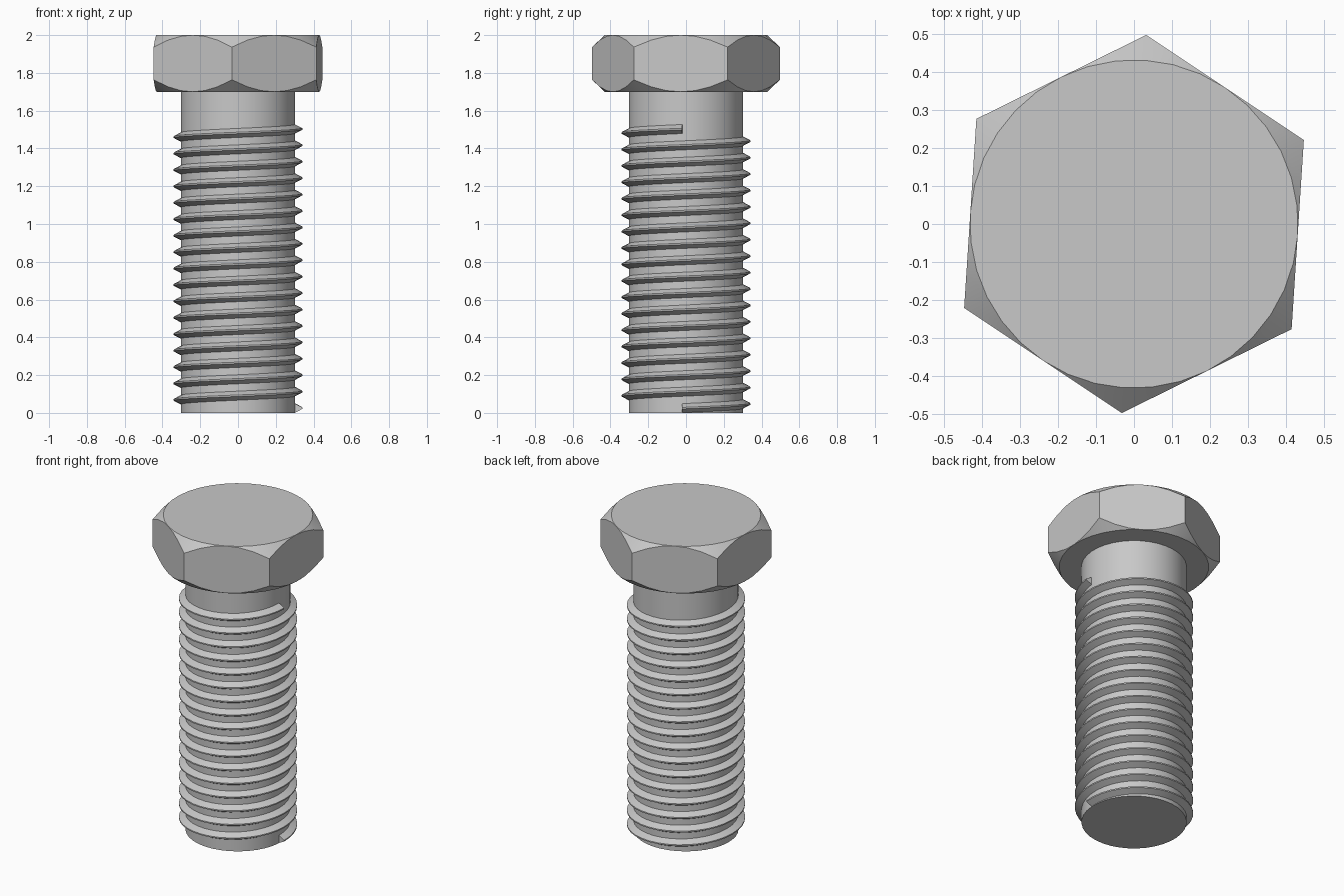
import bpy
import bmesh
from math import cos, sin, pi, radians

cube = bpy.data.objects.get("Cube")
if cube:
    bpy.data.objects.remove(cube, do_unlink=True)

STEEL = (0.58, 0.58, 0.58, 1)
steel = bpy.data.materials.new("grey_steel")
steel.use_nodes = True
steel.diffuse_color = STEEL
steel.node_tree.nodes["Principled BSDF"].inputs["Base Color"].default_value = STEEL

TURN = radians(-3.7)       # twist of the whole bolt about z
HEAD_BASE, HEAD_TOP = 1.7, 2.0
SHANK_R, THREAD_R = 0.303, 0.341
SEGMENTS = 36


def skin(name, rings, closed):
    """Bridge successive rings of points, capping both ends."""
    bm = bmesh.new()
    loops = [[bm.verts.new(p) for p in ring] for ring in rings]
    n = len(loops[0])
    for a, b in zip(loops, loops[1:]):
        for i in range(n):
            j = (i + 1) % n
            bm.faces.new((a[i], a[j], b[j], b[i]))
    bm.faces.new(loops[0])
    bm.faces.new(loops[-1])
    if closed:
        bmesh.ops.remove_doubles(bm, verts=bm.verts, dist=0.0005)
    bmesh.ops.recalc_face_normals(bm, faces=bm.faces)
    mesh = bpy.data.meshes.new(name)
    bm.to_mesh(mesh)
    bm.free()
    mesh.materials.append(steel)
    obj = bpy.data.objects.new(name, mesh)
    bpy.context.collection.objects.link(obj)
    bpy.ops.object.select_all(action="DESELECT")
    obj.select_set(True)
    bpy.context.view_layer.objects.active = obj
    bpy.ops.object.shade_smooth_by_angle(angle=radians(25))
    return obj


def polar(r, a, z):
    return (r * cos(a), r * sin(a), z)


# Hexagonal head, corners trimmed by a cone above and below
CORNER = 0.498
APOTHEM = CORNER * cos(pi / 6)
angles = [2 * pi * i / SEGMENTS for i in range(SEGMENTS)]
crown, upper, lower, seat = [], [], [], []
for a in angles:
    r = APOTHEM / cos((a % (pi / 3)) - pi / 6)
    drop = 0.95 * (r - APOTHEM)
    # a hexagon corner sits at 0 degrees here, shifted to match the twist
    t = a + TURN + pi / 2
    crown.append(polar(APOTHEM, t, HEAD_TOP))
    upper.append(polar(r, t, HEAD_TOP - drop))
    lower.append(polar(r, t, HEAD_BASE + drop))
    seat.append(polar(APOTHEM, t, HEAD_BASE))
skin("hex_head", [seat, lower, upper, crown], True)

# Plain round shank
skin("shank", [[polar(SHANK_R, a + TURN, z) for a in angles]
               for z in (0, HEAD_BASE + 0.01)], True)

# Right-handed helical thread with blunt ends
TURNS, START, END = 17, 0.025, 1.503
profile = [(SHANK_R - 0.008, -0.024), (SHANK_R, -0.024), (THREAD_R, -0.004),
           (THREAD_R, 0.004), (SHANK_R, 0.024), (SHANK_R - 0.008, 0.024)]
steps = TURNS * SEGMENTS
rings = []
for s in range(steps + 1):
    a = TURN + 2 * pi * s / SEGMENTS
    z = START + (END - START) * s / steps
    rings.append([polar(r, a, z + dz) for r, dz in profile])
skin("screw_thread", rings, False)
